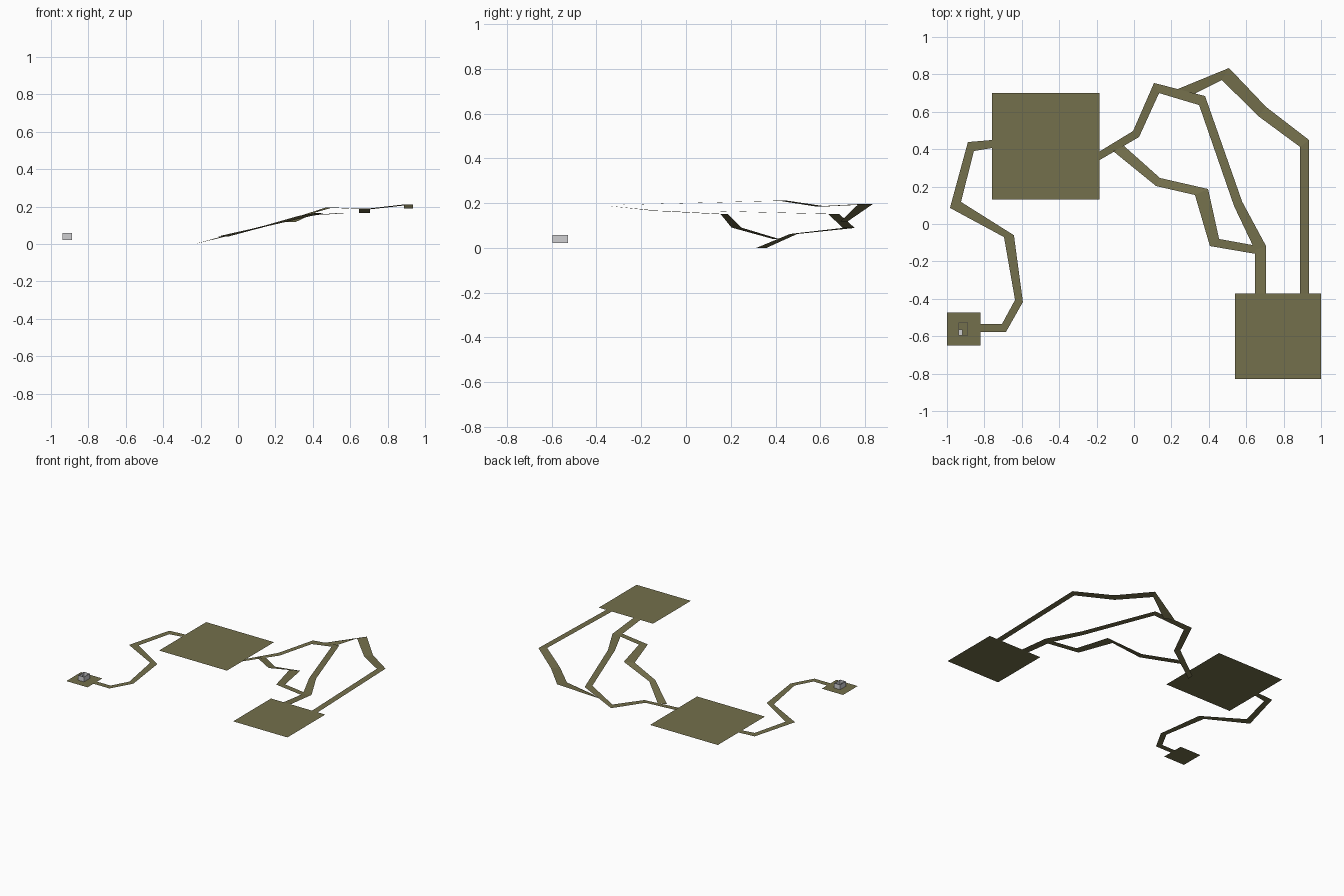
import bpy, bmesh

if "Cube" in bpy.data.objects:
    bpy.data.objects.remove(bpy.data.objects["Cube"])


def material(name, rgb):
    m = bpy.data.materials.new(name)
    m.diffuse_color = (*rgb, 1)
    m.use_nodes = True
    m.node_tree.nodes["Principled BSDF"].inputs["Base Color"].default_value = m.diffuse_color
    return m


OLIVE = material("olive ground", (0.175, 0.16, 0.072))
GREY = material("light grey", (0.62, 0.62, 0.64))
BASE = 0.018   # lower level
HIGH = 0.19    # upper level


def finish(name, bm, mat):
    me = bpy.data.meshes.new(name)
    bm.to_mesh(me)
    bm.free()
    me.materials.append(mat)
    ob = bpy.data.objects.new(name, me)
    bpy.context.collection.objects.link(ob)
    return ob


def plate(name, x0, x1, y0, y1, z, mat=OLIVE):
    bm = bmesh.new()
    bm.faces.new([bm.verts.new((x, y, z)) for x, y in
                  ((x0, y0), (x1, y0), (x1, y1), (x0, y1))])
    return finish(name, bm, mat)


def path(name, left, right, height):
    """Ribbon between two edge lines; height(i, x) gives z."""
    bm = bmesh.new()
    rows = []
    for i, (a, b) in enumerate(zip(left, right)):
        z = height(i, (a[0] + b[0]) / 2)
        rows.append((bm.verts.new((*a, z)), bm.verts.new((*b, z))))
    for (l0, r0), (l1, r1) in zip(rows, rows[1:]):
        bm.faces.new((l0, r0, r1, l1))
    return finish(name, bm, OLIVE)


def box(bm, x0, x1, y0, y1, z0, z1):
    res = bmesh.ops.create_cube(bm, size=1)
    for v in res["verts"]:
        v.co = ((x0 + x1) / 2 + v.co.x * (x1 - x0),
                (y0 + y1) / 2 + v.co.y * (y1 - y0),
                (z0 + z1) / 2 + v.co.z * (z1 - z0))


def slope(x):
    """Steady climb from the middle field, then level."""
    if x < 0.35:
        return max(0.0, 0.245 * (x + 0.23) + 0.003)
    return min(0.165, 0.148 + (x - 0.35) * 0.2)


# Level fields
plate("start_pad", -1, -0.82, -0.65, -0.472, BASE)
plate("middle_field", -0.76, -0.185, 0.13, 0.70, BASE)
plate("upper_field", 0.54, 1.0, -0.83, -0.372, HIGH)

# Winding path from the start pad to the middle field
path("lower_path",
     [(-.82, -.535), (-.706, -.535), (-.636, -.406), (-.695, -.07),
      (-.984, .086), (-.888, .438), (-.76, .449)],
     [(-.82, -.578), (-.685, -.578), (-.594, -.417), (-.642, -.06),
      (-.925, .118), (-.856, .39), (-.76, .406)],
     lambda i, x: BASE)

# Main climbing path to the upper field
path("main_path",
     [(-.23, .36), (-.005, .497), (.107, .754), (.38, .684),
      (.578, .12), (.706, -.118), (.706, -.372)],
     [(-.23, .315), (.027, .465), (.134, .70), (.348, .636),
      (.535, .096), (.647, -.14), (.647, -.372)],
     lambda i, x: 0.0 if i == 0 else HIGH if i == 6 else slope(x))

# Inner zigzag branch
path("inner_path",
     [(-.053, .417), (.139, .246), (.396, .187), (.455, -.08), (.652, -.116)],
     [(-.112, .39), (.118, .203), (.326, .155), (.406, -.118), (.652, -.16)],
     lambda i, x: slope(x))

# Outer high branch
outer = (0.118, 0.195, 0.185, 0.211, HIGH)
path("outer_path",
     [(.235, .722), (.508, .834), (.706, .626), (.936, .449), (.936, -.372)],
     [(.31, .69), (.47, .77), (.663, .578), (.888, .412), (.888, -.372)],
     lambda i, x: outer[i])

# Tiny open-topped hut on the start pad: four thin walls and a corner block
X0, X1, Y0, Y1, Z0, Z1, T = -0.938, -0.888, -0.596, -0.526, 0.021, 0.058, 0.003
bm = bmesh.new()
box(bm, X0, X0 + T, Y0, Y1, Z0, Z1)
box(bm, X1 - T, X1, Y0, Y1, Z0, Z1)
box(bm, X0 + T, X1 - T, Y0, Y0 + T, Z0, Z1)
box(bm, X0 + T, X1 - T, Y1 - T, Y1, Z0, Z1)
finish("hut_walls", bm, GREY)
bm = bmesh.new()
box(bm, X0 + T, X0 + 0.02, Y0 + T, Y0 + 0.032, Z0, Z1 - 0.008)
finish("hut_corner_block", bm, GREY)
